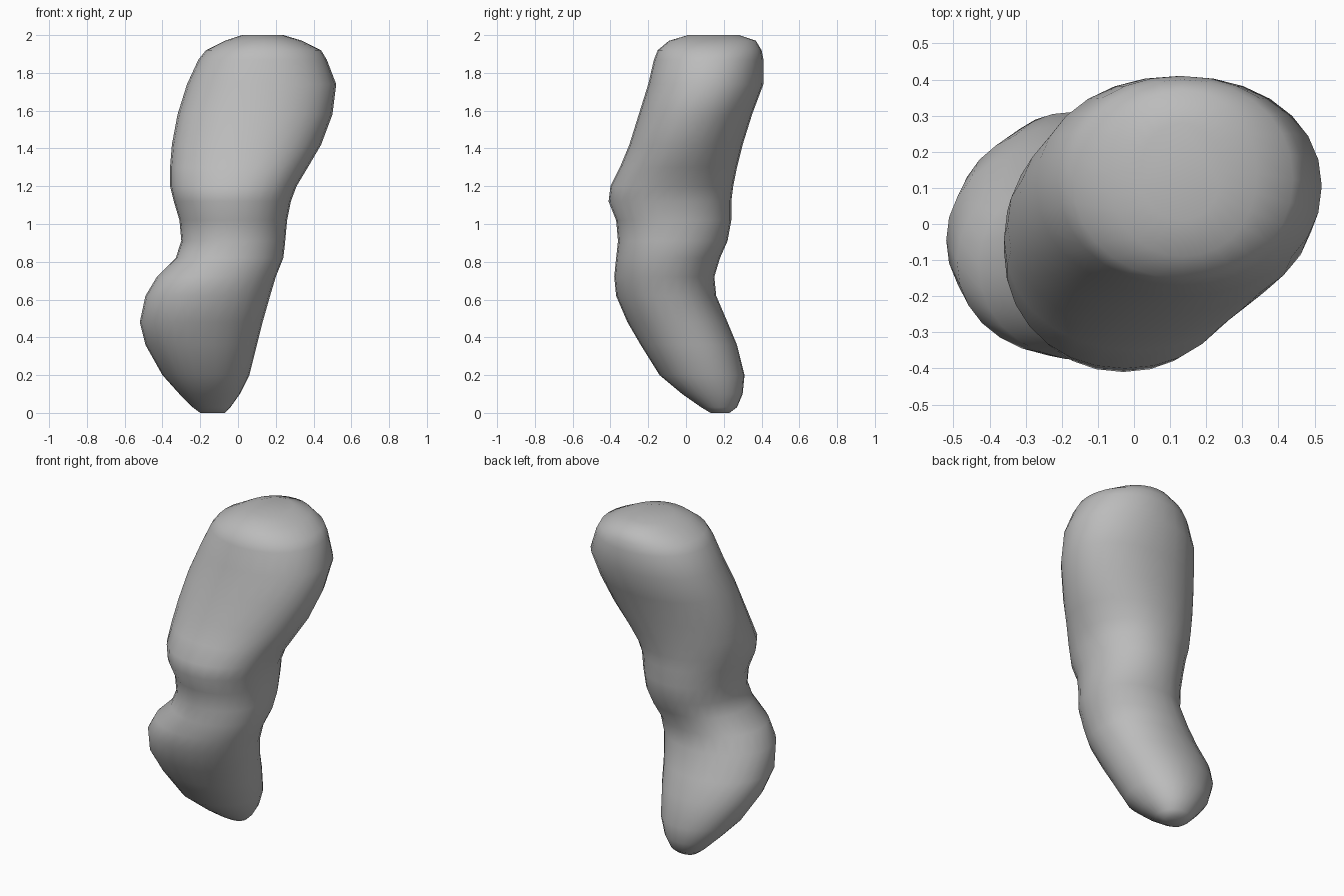
import bpy
import bmesh
import math

# Remove the default cube only
cube = bpy.data.objects.get("Cube")
if cube:
    bpy.data.objects.remove(cube, do_unlink=True)

SIDES = 28

# Cross-sections in hundredths: height, left edge, right edge, front edge, back edge
SECTIONS = [
    (0, -20, -7, 13, 23),
    (3, -24, -4, 8, 27),
    (10, -31, 1, -2, 30),
    (20, -40, 6, -14, 31),
    (36, -49, 10, -24, 27),
    (48, -52, 13, -31, 22),
    (62, -49, 17, -37, 16),
    (72, -43, 20, -38, 15),
    (82, -33, 24, -37, 18),
    (91, -30, 25, -36, 22),
    (102, -31, 26, -37, 24),
    (112, -34, 28, -41, 24),
    (120, -36, 31, -40, 25),
    (130, -36, 37, -35, 27),
    (142, -35, 44, -30, 30),
    (158, -32, 50, -25, 35),
    (174, -27, 52, -20, 41),
    (187, -21, 47, -17, 41),
    (192, -17, 44, -15, 40),
    (197, -7, 34, -9, 37),
    (200, 2, 24, 1, 28),
]


def soft_power(value, exponent):
    """Signed power used to square off an ellipse slightly."""
    return math.copysign(abs(value) ** exponent, value)


def make_ring(bm, section):
    """Add one slightly squared elliptical ring of vertices."""
    height, left, right, front, back = (value / 100 for value in section)
    centre_x, centre_y = (left + right) / 2, (front + back) / 2
    radius_x, radius_y = (right - left) / 2, (back - front) / 2
    ring = []
    for step in range(SIDES):
        angle = math.tau * step / SIDES
        x = centre_x + radius_x * soft_power(math.cos(angle), 0.95)
        y = centre_y + radius_y * soft_power(math.sin(angle), 0.95)
        ring.append(bm.verts.new((x, y, height)))
    return ring


def bridge(bm, lower, upper):
    """Join two neighbouring rings with a band of quads."""
    for step in range(SIDES):
        following = (step + 1) % SIDES
        bm.faces.new((lower[step], lower[following], upper[following], upper[step]))


# Plain grey material
grey = bpy.data.materials.new("plain_grey")
grey.use_nodes = True
colour = (0.5, 0.5, 0.5, 1)
grey.diffuse_color = colour
grey.node_tree.nodes["Principled BSDF"].inputs["Base Color"].default_value = colour

# Bent organic body, lofted from the bottom tip to the broad top
bm = bmesh.new()
rings = [make_ring(bm, section) for section in SECTIONS]
for lower, upper in zip(rings, rings[1:]):
    bridge(bm, lower, upper)
bm.faces.new(list(reversed(rings[0])))
bm.faces.new(rings[-1])
bmesh.ops.recalc_face_normals(bm, faces=bm.faces)

mesh = bpy.data.meshes.new("bent_body")
bm.to_mesh(mesh)
bm.free()
mesh.materials.append(grey)
body = bpy.data.objects.new("bent_body", mesh)
bpy.context.collection.objects.link(body)

# Smooth shading over the whole skin
bpy.ops.object.select_all(action="DESELECT")
body.select_set(True)
bpy.context.view_layer.objects.active = body
bpy.ops.object.shade_smooth_by_angle(angle=math.radians(60))
